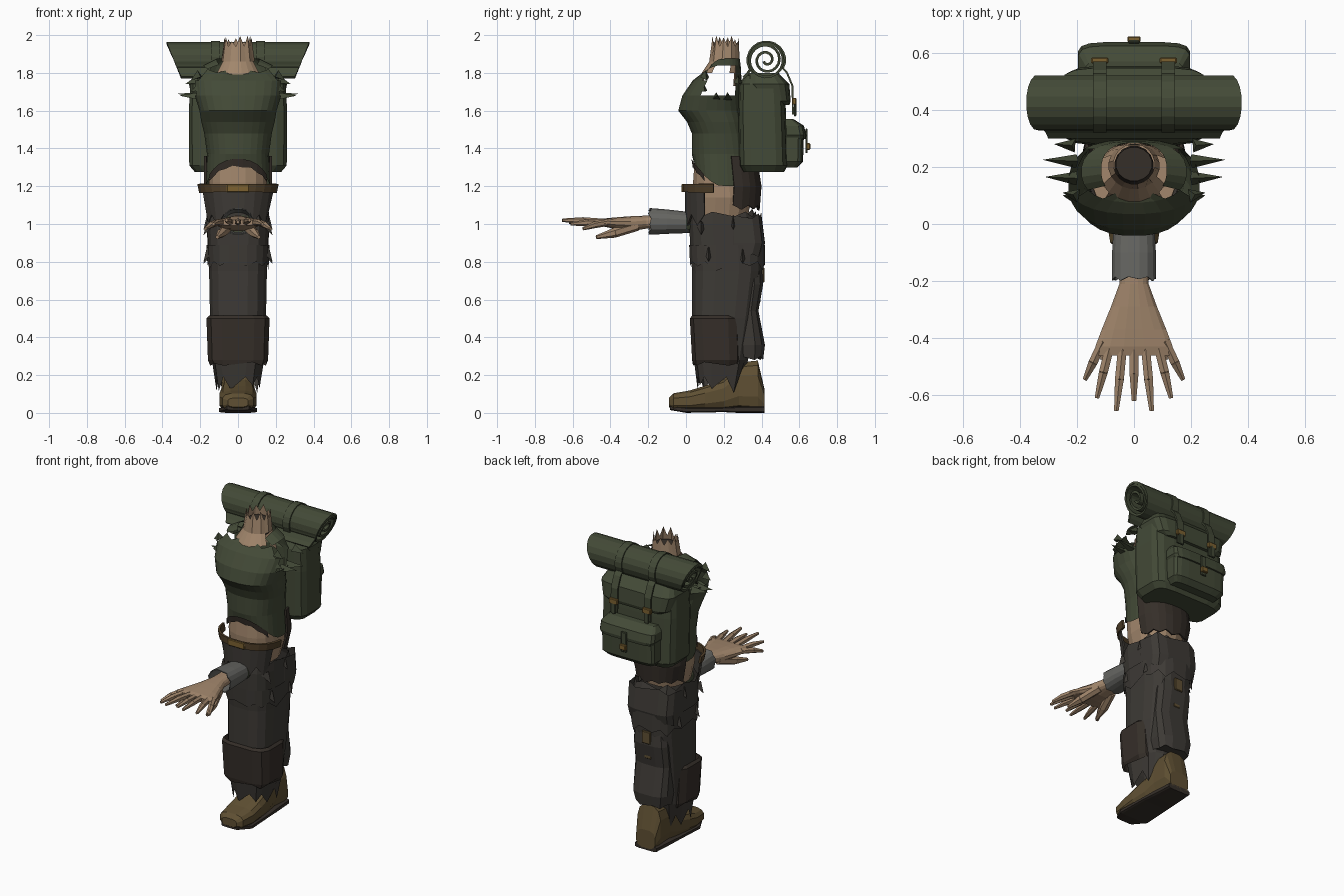
import bpy, bmesh, math, random
from mathutils import Vector

if "Cube" in bpy.data.objects:
    bpy.data.objects.remove(bpy.data.objects["Cube"])

random.seed(4)
PI = math.pi


def material(name, rgb):
    m = bpy.data.materials.new(name)
    m.diffuse_color = (*rgb, 1)
    m.use_nodes = True
    m.node_tree.nodes["Principled BSDF"].inputs["Base Color"].default_value = m.diffuse_color
    return m


GREEN = material("olive cloth", (.056, .068, .038))
DARK = material("dark trousers", (.047, .042, .036))
BROWN = material("brown cloth", (.036, .028, .022))
SKIN = material("skin", (.36, .24, .15))
BOOT = material("boot leather", (.115, .08, .033))
BELT = material("belt leather", (.08, .05, .022))
GOLD = material("brass", (.2, .12, .03))
GREY = material("grey sleeve", (.13, .13, .12))


def finish(name, bm, mat, thick=0):
    bmesh.ops.recalc_face_normals(bm, faces=bm.faces[:])
    me = bpy.data.meshes.new(name)
    bm.to_mesh(me)
    bm.free()
    me.materials.append(mat)
    ob = bpy.data.objects.new(name, me)
    bpy.context.collection.objects.link(ob)
    if thick:
        s = ob.modifiers.new("thickness", 'SOLIDIFY')
        s.thickness = thick
        s.offset = 0
    return ob


def loft(name, rings, mat, axis='z', n=16, p=2.4, rag=(0, 0), caps=True, cut=None, thick=0):
    """Rings (t, low, high, half width[, front offset]) along z or y; rag = torn ends."""
    bm = bmesh.new()
    loops = []
    for k, (t, lo, hi, rx, *dip) in enumerate(rings):
        loop = []
        for i in range(n):
            a = 2 * PI * (i + .5) / n
            c, s = math.cos(a), math.sin(a)
            u = math.copysign(abs(c) ** (2 / p), c) * rx
            v = (lo + hi) / 2 + math.copysign(abs(s) ** (2 / p), s) * (hi - lo) / 2
            w = t + sum(dip) * max(0, -s) ** 1.5
            if k in (0, len(rings) - 1):
                w += rag[k > 0] * (i % 2) * random.uniform(.4, 1)
            loop.append(bm.verts.new((u, v, w) if axis == 'z' else (u, w, v)))
        loops.append(loop)
    for a, b in zip(loops, loops[1:]):
        for i in range(n):
            j = (i + 1) % n
            bm.faces.new((a[i], a[j], b[j], b[i]))
    if caps:
        bm.faces.new(loops[0])
        bm.faces.new(loops[-1])
    if cut:
        gone = [f for f in bm.faces if cut(f.calc_center_median())]
        bmesh.ops.delete(bm, geom=gone, context='FACES')
    return finish(name, bm, mat, thick)


def taper(name, a, b, r1, r2, mat, n=6):
    a, b = Vector(a), Vector(b)
    bm = bmesh.new()
    bmesh.ops.create_cone(bm, cap_ends=True, segments=n, radius1=r1, radius2=r2, depth=(b - a).length)
    bm.transform((b - a).to_track_quat('Z', 'Y').to_matrix().to_4x4())
    bmesh.ops.translate(bm, verts=bm.verts[:], vec=(a + b) / 2)
    return finish(name, bm, mat)


def box(name, c, size, mat, bevel=.004):
    bm = bmesh.new()
    bmesh.ops.create_cube(bm, size=1)
    bmesh.ops.scale(bm, vec=size, verts=bm.verts[:])
    bmesh.ops.translate(bm, vec=c, verts=bm.verts[:])
    bmesh.ops.bevel(bm, geom=bm.edges[:], offset=bevel, segments=1, affect='EDGES')
    return finish(name, bm, mat)


def sheet(name, path, x0, x1, mat, thick):
    """Sheet swept across x along a (y, z) path; x0 and x1 are functions of z."""
    bm = bmesh.new()
    rows = [[bm.verts.new((f(z), y, z)) for f in (x0, x1)] for y, z in path]
    for a, b in zip(rows, rows[1:]):
        bm.faces.new((a[0], a[1], b[1], b[0]))
    return finish(name, bm, mat, thick)


def armhole(c):
    return abs(c.x) > .09 and .1 < c.y < .265 and 1.66 < c.z < 1.835


# Shirt with open armholes, low neckline and arched hem
loft("shirt", [(1.20, .04, .35, .17, .13), (1.37, .03, .35, .165), (1.48, .03, .33, .18),
               (1.54, .005, .32, .195), (1.60, -.042, .31, .205), (1.68, -.02, .30, .23),
               (1.76, .035, .295, .24), (1.84, .075, .29, .185, -.05), (1.875, .095, .285, .115, -.08)],
     GREEN, n=28, caps=False, cut=armhole)
loft("shirt_hem", [(1.18, .035, .35, .172, .13), (1.215, .028, .35, .172, .13)], BROWN, n=28,
     rag=(-.01, 0), caps=False, cut=lambda c: c.y > .1)
for s in (-1, 1):
    # Torn sleeve edges
    for y, z, x, tip in ((.22, 1.67, .2, (.32, .225, 1.69)), (.16, 1.67, .2, (.312, .165, 1.68)),
                         (.09, 1.72, .2, (.25, .1, 1.70)), (.1, 1.79, .2, (.25, .11, 1.76)),
                         (.275, 1.76, .21, (.28, .28, 1.74))):
        taper("sleeve_tatter", (s * x, y, z), (s * tip[0], *tip[1:]), .028, 0, GREEN, 3)

# Neck and waist
loft("neck", [(1.73, .045, .285, .15), (1.80, .082, .285, .125), (1.86, .122, .285, .09),
              (1.94, .14, .28, .072)],
     SKIN, n=20, p=2, rag=(0, .06), caps=False, cut=armhole)
loft("neck_inside", [(1.84, .13, .275, .07), (1.92, .15, .27, .064)], BROWN, p=2)
loft("belly", [(1.04, .05, .33, .13), (1.14, .04, .35, .155), (1.22, .035, .34, .155),
               (1.36, .045, .33, .155)], SKIN)
loft("waist_wrap", [(1.10, .05, .385, .15), (1.2, .05, .395, .175), (1.36, .05, .37, .175)],
     BROWN, n=24, rag=(-.03, 0), caps=False, cut=lambda c: c.y < .22, thick=.012)
loft("belt", [(1.165, -.015, .38, .2, .005), (1.212, -.015, .38, .21)], BELT, n=24,
     caps=False, cut=lambda c: c.y > .15, thick=.014)
box("belt_buckle", (0, -.017, 1.19), (.12, .016, .042), GOLD)
loft("hip_flap", [(1.05, .0, .36, .165), (1.17, -.002, .36, .195)], DARK, n=24,
     rag=(-.06, 0), caps=False, cut=lambda c: c.y > .12, thick=.01)

# Trouser leg
loft("trouser_leg", [(.19, .06, .29, .115), (.28, .04, .33, .14), (.5, .03, .37, .15),
                     (.75, .03, .405, .155), (.86, .02, .41, .16), (1.0, .015, .39, .165),
                     (1.04, .025, .37, .165)], DARK, p=3, rag=(-.09, .05), caps=False)
loft("calf_cloth", [(.28, .25, .41, .11), (.36, .24, .42, .125), (.54, .25, .385, .125),
                    (.68, .25, .41, .125), (.8, .27, .40, .11)], DARK, n=12, p=3, rag=(.02, 0))
loft("knee_panel", [(.25, .035, .29, .15), (.28, .03, .295, .162), (.5, .018, .29, .17),
                    (.515, .03, .28, .155)], BROWN, n=12, p=4, rag=(.02, 0), caps=False)
loft("thigh_rag", [(.8, .02, .42, .163), (.89, .015, .42, .168)], DARK, n=20, p=3,
     rag=(-.05, 0), caps=False)
loft("seat_pocket", [(.84, .2, .40, .16), (.9, .2, .42, .165), (1.03, .2, .4, .168)],
     DARK, n=12, p=4, rag=(-.02, .03), caps=False)
for s in (-1, 1):
    for y, z in ((.12, .83), (.3, .82), (.25, 1.0), (.08, .97)):
        taper("torn_thread", (s * .14, y, z + .03), (s * .183, y, z - .03), .03, 0, DARK, 3)
box("leg_patch_high", (0, .405, .73), (.06, .02, .08), BOOT)
box("leg_patch_low", (0, .385, .61), (.05, .02, .05), BOOT)

# Boot
loft("boot", [(-.09, .03, .08, .055), (-.065, .012, .105, .085), (.02, .004, .12, .1),
              (.1, .008, .145, .1), (.2, .012, .18, .09), (.28, .012, .27, .085),
              (.38, .004, .28, .085), (.415, .01, .13, .07)], BOOT, axis='y', n=12, p=3)
loft("boot_sole", [(-.085, .015, .04, .06), (.0, .0, .03, .103), (.2, .004, .03, .095),
                   (.27, .0, .035, .09), (.415, .0, .035, .08)], BROWN, axis='y', n=12, p=5)

# Forearm and hands, both hands sharing one wrist
loft("upper_sleeve", [(.0, .955, 1.06, .075), (.1, .95, 1.05, .075)], GREEN, axis='y', rag=(0, .02))
loft("forearm_sleeve", [(-.185, .945, 1.082, .076), (-.1, .95, 1.075, .075), (.03, .955, 1.06, .068)],
     GREY, axis='y', rag=(-.018, 0), caps=False, thick=.006)
loft("palm", [(-.1, .98, 1.045, .05), (-.21, .975, 1.045, .052), (-.29, .962, 1.042, .082),
              (-.37, .972, 1.036, .115), (-.43, .985, 1.03, .138), (-.46, .992, 1.022, .138)],
     SKIN, axis='y')
fingers = ((.108, .172, -.545, .975), (.08, .13, -.61, 1.0), (.038, .062, -.655, 1.02),
           (.0, .0, -.62, 1.01))
for s in (-1, 1):
    for x, tx, ty, tz in fingers:
        if x or s > 0:
            mid = (s * (x * .45 + tx * .55), -.41 * .45 + ty * .55, (1.008 + tz) / 2 + .004)
            taper("finger_base", (s * x, -.41, 1.008), mid, .018, .018, SKIN)
            taper("finger_tip", mid, (s * tx, ty, tz), .018, .009, SKIN)
    taper("thumb_base", (s * .045, -.26, .99), (s * .085, -.38, .953), .027, .026, SKIN)
    taper("thumb_tip", (s * .085, -.38, .953), (s * .11, -.475, .93), .026, .01, SKIN)

# Backpack
loft("pack_body", [(1.275, .30, .52, .23), (1.31, .28, .54, .26), (1.6, .275, .53, .262),
                   (1.74, .28, .52, .255), (1.785, .31, .5, .22)], GREEN, p=5)
loft("pack_lid", [(1.63, .38, .548, .2), (1.65, .36, .555, .24), (1.74, .31, .548, .262),
                  (1.80, .33, .49, .23)], GREEN, p=5)
loft("pack_pocket", [(1.3, .5, .59, .165), (1.33, .5, .62, .19), (1.48, .5, .625, .19),
                     (1.53, .5, .58, .17)], GREEN, p=5)
loft("pocket_flap", [(1.45, .5, .635, .185), (1.47, .5, .638, .198), (1.52, .5, .625, .195),
                     (1.555, .5, .57, .17)], GREEN, p=5)
box("pocket_strap", (0, .638, 1.44), (.04, .012, .13), GREEN)
box("pocket_buckle", (0, .647, 1.41), (.045, .022, .035), GOLD)

# Bedroll: a spiral sheet with slanted ends and a loose tail
cy, cz, R = .425, 1.868, .09
N = 50
roll = []
for i in range(N + 1):
    f = i / N
    a = PI * (1.15 - 6 * (1 - f))
    r = min(R, .015 + .115 * f)
    roll.append((cy + r * math.cos(a), cz + r * math.sin(a)))
roll += [(.325, 1.795), (.305, 1.775)]


def reach(z):
    return .34 + .038 * (z - cz) / R


sheet("bedroll", roll, lambda z: -reach(z), reach, GREEN, .014)

# Straps around the bedroll, down over the lid
wrap = [(cy + .1 * math.cos(a), cz + .098 * math.sin(a))
        for a in (PI * (1.25 - i * 1.4 / 14) for i in range(15))]
wrap += [(.535, 1.80), (.564, 1.73), (.566, 1.58)]
for s in (-1, 1):
    sheet("pack_strap", wrap, lambda z: s * .12 - .024, lambda z: s * .12 + .024, GREEN, .01)
    box("strap_buckle", (s * .12, .573, 1.65), (.06, .022, .035), GOLD)
    box("strap_end", (s * .12, .578, 1.61), (.035, .012, .08), GREEN)
